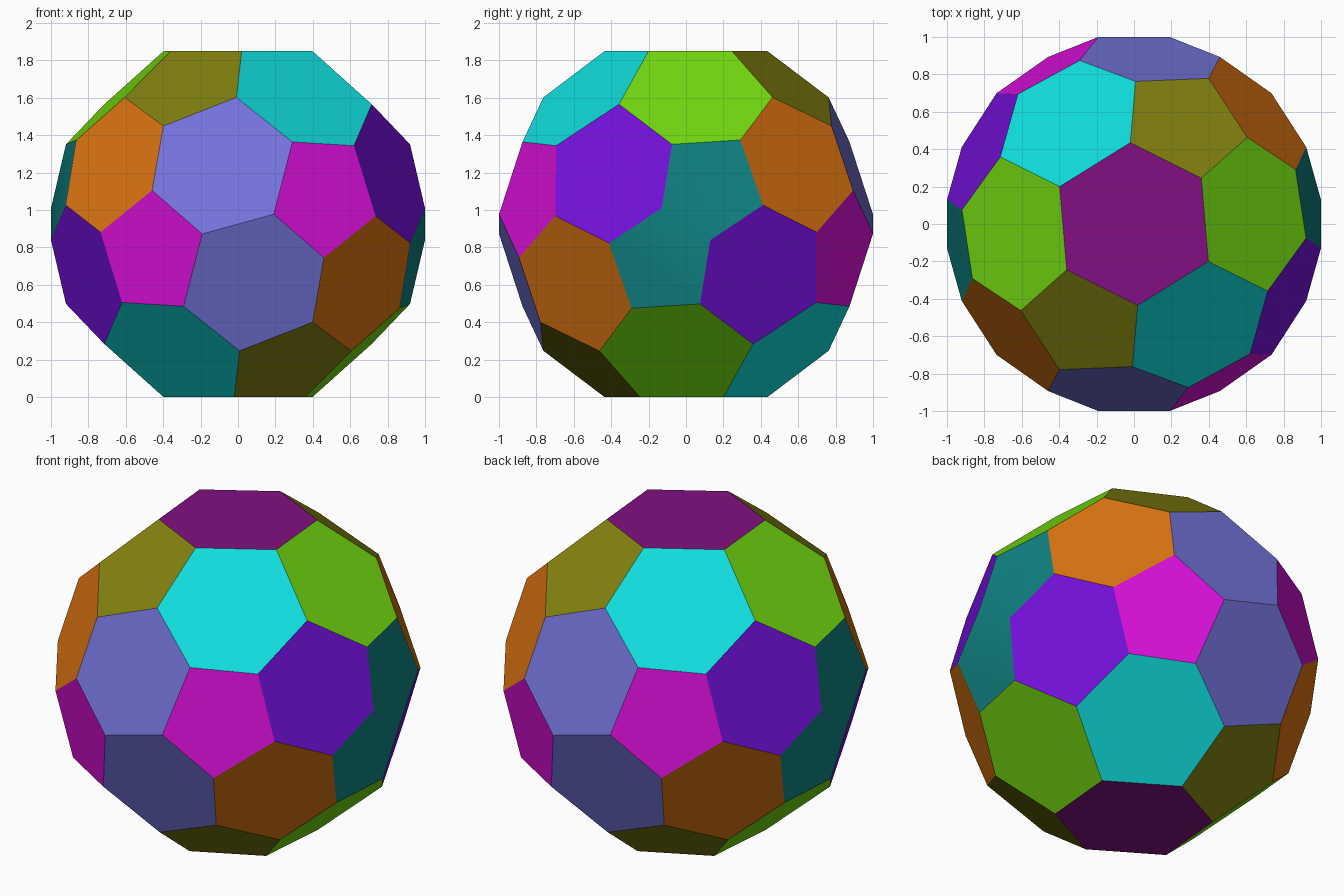
import bpy, bmesh
from mathutils import Vector

cube = bpy.data.objects.get("Cube")
if cube:
    bpy.data.objects.remove(cube, do_unlink=True)

MID_HEIGHT = 0.925

# One plane per face family: colour name, sRGB colour, outward normal, distance from the centre
FAMILIES = [
    ("purple", (130, 16, 130), (0, 0, 1), 0.925),
    ("olive", (130, 130, 16), (-0.282, -0.563, 0.777), 0.958),
    ("green", (116, 220, 16), (0.682, 0.058, 0.729), 0.934),
    ("cyan", (16, 220, 220), (0.362, -0.582, 0.728), 0.934),
    ("slate_blue", (116, 116, 220), (-0.09, -0.94, 0.328), 0.94),
    ("magenta", (220, 16, 220), (0.48, -0.863, 0.157), 0.963),
    ("violet", (116, 16, 220), (0.865, -0.422, 0.27), 0.943),
    ("teal", (16, 130, 130), (0.969, 0.135, 0.205), 0.969),
    ("orange", (220, 116, 16), (0.7075, -0.624, -0.3316), 0.942),
]

# Half turns about the three axes repeat every face
HALF_TURNS = [(1, 1, 1), (-1, -1, 1), (1, -1, -1), (-1, 1, -1)]


def to_linear(value):
    c = value / 255
    return c / 12.92 if c <= 0.04045 else ((c + 0.055) / 1.055) ** 2.4


def make_material(name, srgb):
    colour = (*[to_linear(v) for v in srgb], 1)
    mat = bpy.data.materials.new(name)
    mat.diffuse_color = colour
    mat.use_nodes = True
    mat.node_tree.nodes["Principled BSDF"].inputs["Base Color"].default_value = colour
    return mat


def slice_off(bm, normal, distance, index):
    """Cut away everything beyond the plane and cap the cut with a coloured face."""
    geom = bm.verts[:] + bm.edges[:] + bm.faces[:]
    cut = bmesh.ops.bisect_plane(bm, geom=geom, dist=1e-5, plane_co=normal * distance,
                                 plane_no=normal, clear_outer=True)
    edges = [e for e in cut["geom_cut"] if isinstance(e, bmesh.types.BMEdge)]
    for face in bmesh.ops.edgeloop_fill(bm, edges=edges)["faces"]:
        face.material_index = index


# Carve the many-faced ball out of a block
bm = bmesh.new()
bmesh.ops.create_cube(bm, size=3)
mesh = bpy.data.meshes.new("faceted_ball")
for index, (name, srgb, normal, distance) in enumerate(FAMILIES):
    mesh.materials.append(make_material(name, srgb))
    copies = dict.fromkeys(tuple(n * s for n, s in zip(normal, turn)) for turn in HALF_TURNS)
    for copy in copies:
        slice_off(bm, Vector(copy).normalized(), distance, index)
bmesh.ops.recalc_face_normals(bm, faces=bm.faces[:])
bmesh.ops.translate(bm, verts=bm.verts[:], vec=(0, 0, MID_HEIGHT))
bm.to_mesh(mesh)
bm.free()

ball = bpy.data.objects.new("faceted_ball", mesh)
bpy.context.collection.objects.link(ball)

# Only the shallow edge between each teal pair is softened
bpy.ops.object.select_all(action="DESELECT")
ball.select_set(True)
bpy.context.view_layer.objects.active = ball
bpy.ops.object.shade_smooth_by_angle(angle=0.5236)
